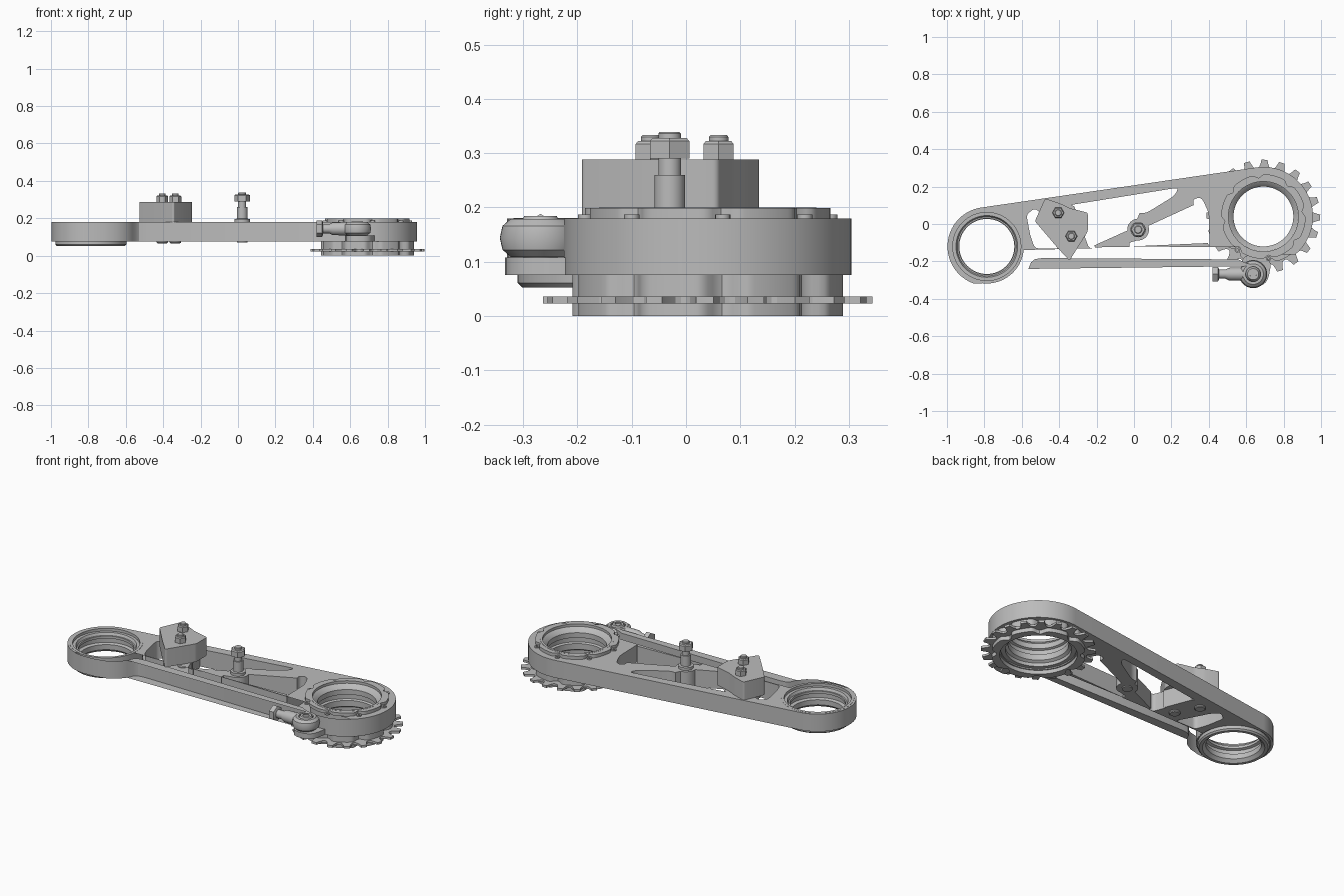
import bpy, bmesh, math
from mathutils import Vector, Matrix

cube = bpy.data.objects.get("Cube")
if cube:
    bpy.data.objects.remove(cube, do_unlink=True)

metal = bpy.data.materials.new("plain_grey_metal")
GREY = (0.5, 0.5, 0.5, 1)
metal.use_nodes = True
metal.diffuse_color = GREY
metal.node_tree.nodes["Principled BSDF"].inputs["Base Color"].default_value = GREY

HUB = Vector((0.692, 0.04))       # large sprocket end
EYE = Vector((-0.787, -0.12))     # small bearing end
POST = Vector((0.022, -0.03))
ROD = Vector((0.637, -0.268))
BOLTS = [Vector((-0.405, 0.06)), Vector((-0.335, -0.065))]


def arc(c, r, a0=0, a1=360, n=64):
    """Points along an arc; a full circle leaves out the repeated end point."""
    full = a1 - a0 == 360
    steps = n if full else n - 1
    angles = [math.radians(a0 + (a1 - a0) * i / steps) for i in range(n)]
    return [Vector((c[0] + r * math.cos(a), c[1] + r * math.sin(a))) for a in angles]


def rounded(points, r=0.025):
    """Polygon with softly rounded corners."""
    pts, out = [Vector(p) for p in points], []
    for i, p in enumerate(pts):
        a, b = pts[i - 1] - p, pts[(i + 1) % len(pts)] - p
        s = p + a.normalized() * min(r, a.length * 0.45)
        e = p + b.normalized() * min(r, b.length * 0.45)
        for k in range(6):
            t = k / 5
            out.append(s * (1 - t) ** 2 + p * 2 * t * (1 - t) + e * t * t)
    return out


def lobed(c, r, depth, n, start=0, sharp=4):
    """Circle with n scallops cut into it."""
    out = []
    for i in range(160):
        a = math.tau * i / 160
        d = depth * max(0, math.cos(n * (a - math.radians(start)))) ** sharp
        out.append(Vector((c[0] + (r - d) * math.cos(a), c[1] + (r - d) * math.sin(a))))
    return out


def finish(ob):
    ob.data.materials.clear()
    ob.data.materials.append(metal)
    bpy.ops.object.select_all(action='DESELECT')
    ob.select_set(True)
    bpy.context.view_layer.objects.active = ob
    bpy.ops.object.shade_smooth_by_angle(angle=math.radians(30))
    return ob


def plate(name, loops, z0, z1):
    """Extruded flat shape; loops after the first are holes."""
    cu = bpy.data.curves.new(name, 'CURVE')
    cu.dimensions, cu.fill_mode = '2D', 'BOTH'
    cu.extrude = (z1 - z0) / 2
    for loop in loops:
        sp = cu.splines.new('POLY')
        sp.points.add(len(loop) - 1)
        for q, p in zip(sp.points, loop):
            q.co = (p[0], p[1], 0, 1)
        sp.use_cyclic_u = True
    ob = bpy.data.objects.new(name, cu)
    bpy.context.collection.objects.link(ob)
    ob.location.z = (z0 + z1) / 2
    bpy.ops.object.select_all(action='DESELECT')
    ob.select_set(True)
    bpy.context.view_layer.objects.active = ob
    bpy.ops.object.convert(target='MESH')
    ob = bpy.context.view_layer.objects.active
    bm = bmesh.new()
    bm.from_mesh(ob.data)
    bmesh.ops.remove_doubles(bm, verts=bm.verts, dist=0.0001)
    bmesh.ops.recalc_face_normals(bm, faces=bm.faces)
    bm.to_mesh(ob.data)
    bm.free()
    return finish(ob)


def lathe(name, c, profile, n=64, turn=None):
    """Spin a closed (radius, height) profile about the vertical axis at c."""
    bm = bmesh.new()
    rings = []
    for i in range(n):
        a = math.tau * i / n
        rings.append([bm.verts.new((r * math.cos(a), r * math.sin(a), z)) for r, z in profile])
    m = len(profile)
    for i in range(n):
        s, t = rings[i], rings[(i + 1) % n]
        for j in range(m):
            k = (j + 1) % m
            bm.faces.new((s[j], t[j], t[k], s[k]))
    bmesh.ops.remove_doubles(bm, verts=bm.verts, dist=0.0001)
    bmesh.ops.recalc_face_normals(bm, faces=bm.faces)
    if turn:
        bmesh.ops.transform(bm, matrix=turn, verts=bm.verts)
    me = bpy.data.meshes.new(name)
    bm.to_mesh(me)
    bm.free()
    ob = bpy.data.objects.new(name, me)
    bpy.context.collection.objects.link(ob)
    ob.location = (c[0], c[1], c[2] if len(c) > 2 else 0)
    return finish(ob)


# Arm plate with two bores and three lightening pockets
outline = arc(HUB, 0.265, -120, 98) + arc(EYE, 0.21, 98, 270)
outline += [Vector(p) for p in ((-0.72, -0.327), (-0.65, -0.31), (-0.6, -0.28), (-0.565, -0.24),
                                (-0.55, -0.205), (-0.53, -0.188), (-0.49, -0.182))]
pocket_eye = rounded([(-0.575, 0.05), (-0.53, 0.085), (-0.49, 0.05), (-0.395, -0.13),
                      (-0.53, -0.13), (-0.555, -0.06)], 0.02)
boss = arc(POST, 0.058, 95, 185, 10)
pocket_mid = rounded([(-0.35, 0.1), (0.24, 0.195), (0.215, 0.15), (0.06, 0.055)], 0.03)
pocket_mid += boss + rounded([(-0.2, -0.13), (-0.24, -0.13), (-0.27, -0.05)], 0.02)
pocket_far = rounded([(0.405, -0.13), (0.4, 0.06), (0.36, 0.145), (0.31, 0.13)], 0.03)
pocket_far += arc(POST, 0.058, 20, -95, 14) + rounded([(-0.025, -0.09), (-0.025, -0.13)], 0.01)
plate("arm_plate", [outline, arc(EYE, 0.196), arc(HUB, 0.198), pocket_eye, pocket_mid, pocket_far],
      0.076, 0.18)

# Bearing sleeves
lathe("eye_bearing", EYE, [(0.198, 0.08), (0.198, 0.181), (0.182, 0.181), (0.182, 0.165),
      (0.165, 0.165), (0.158, 0.15), (0.15, 0.15), (0.15, 0.135), (0.165, 0.13), (0.165, 0.105),
      (0.147, 0.1), (0.147, 0.07), (0.165, 0.053), (0.182, 0.053), (0.19, 0.061), (0.19, 0.08)])
lathe("hub_bearing", HUB, [(0.2, 0.03), (0.2, 0.2), (0.187, 0.2), (0.187, 0.185), (0.172, 0.175),
      (0.16, 0.16), (0.16, 0.13), (0.172, 0.125), (0.172, 0.1), (0.16, 0.095), (0.16, 0.06),
      (0.175, 0.05), (0.175, 0.03)])

# Scalloped carrier on top, with its ring of screws
plate("top_carrier", [lobed(HUB, 0.226, 0.018, 8, 7), arc(HUB, 0.187)], 0.18, 0.199)
for p in arc(HUB, 0.227, 7, 367, 8):
    lathe("carrier_screw", p, [(0.006, 0.18), (0.014, 0.18), (0.014, 0.187), (0.006, 0.187)], 16)

# Sprocket and the scalloped spacers around it
teeth = []
for i in range(20):
    for r, a in ((0.258, -8), (0.264, -6), (0.285, -4), (0.304, -3),
                 (0.304, 3), (0.285, 4), (0.264, 6), (0.258, 8)):
        t = math.radians(i * 18 - 1 + a)
        teeth.append(HUB + Vector((math.cos(t), math.sin(t))) * r)
plate("sprocket", [teeth, arc(HUB, 0.198)], 0.023, 0.036)
plate("spacer_upper", [lobed(HUB, 0.25, 0.03, 8, 7, 2), arc(HUB, 0.199)], 0.036, 0.076)
plate("spacer_lower", [lobed(HUB, 0.25, 0.03, 8, 7, 2), arc(HUB, 0.205)], 0, 0.023)

# Clamp block and its bolts
block = [(-0.53, 0.015), (-0.475, 0.137), (-0.395, 0.11), (-0.345, 0.085),
         (-0.247, 0.06), (-0.247, -0.04), (-0.345, -0.196), (-0.415, -0.12)]
plate("clamp_block", [rounded(block, 0.012)], 0.18, 0.288)


def bolt(name, c, z, r, height, shank):
    """Chamfered hex nut with a stub of thread above it."""
    lathe(name + "_nut", c, [(0, z), (r, z), (r, z + height * 0.85), (r * 0.85, z + height), (0, z + height)], 6)
    lathe(name + "_thread", c, [(0, z), (shank, z), (shank, z + height + 0.008),
                                (shank * 0.85, z + height + 0.011), (0, z + height + 0.011)], 24)


for c in BOLTS:
    bolt("clamp", c, 0.288, 0.032, 0.034, 0.018)
    lathe("clamp_bolt_head", c, [(0, 0.08), (0.03, 0.08), (0.03, 0.07), (0.025, 0.066), (0, 0.066)], 24)

# Standing post with its nut
lathe("post", POST, [(0, 0.07), (0.028, 0.07), (0.028, 0.18), (0.041, 0.18), (0.041, 0.196),
      (0.028, 0.198), (0.028, 0.26), (0.021, 0.26), (0.021, 0.295), (0, 0.295)], 32)
bolt("post", POST, 0.29, 0.042, 0.038, 0.021)

# Lug and rod end beside the sprocket
plate("rod_end_lug", [rounded([(0.575, -0.16), (0.578, -0.333), (0.71, -0.333), (0.74, -0.18)], 0.06)],
      0.076, 0.108)
lathe("rod_end_eye", ROD, [(0.04, 0.109), (0.055, 0.109), (0.07, 0.122), (0.075, 0.144),
      (0.07, 0.166), (0.055, 0.179), (0.04, 0.179)], 40)
lathe("rod_end_ball", ROD, [(0.018, 0.106), (0.03, 0.106), (0.042, 0.125), (0.045, 0.144),
      (0.042, 0.163), (0.03, 0.184), (0.018, 0.184)], 32)
lathe("rod_end_pin", ROD, [(0, 0.1), (0.02, 0.1), (0.02, 0.178), (0, 0.178)], 6)
side = Matrix.Rotation(-math.pi / 2, 4, 'Y')
rod = (ROD.x, ROD.y, 0.144)
lathe("rod_end_shank", rod, [(0, 0.04), (0.036, 0.04), (0.034, 0.13), (0.024, 0.15),
      (0.024, 0.2), (0, 0.2)], 32, side)
lathe("rod_end_nut", rod, [(0, 0.183), (0.034, 0.183), (0.044, 0.188), (0.044, 0.217),
      (0, 0.217)], 6, side)
